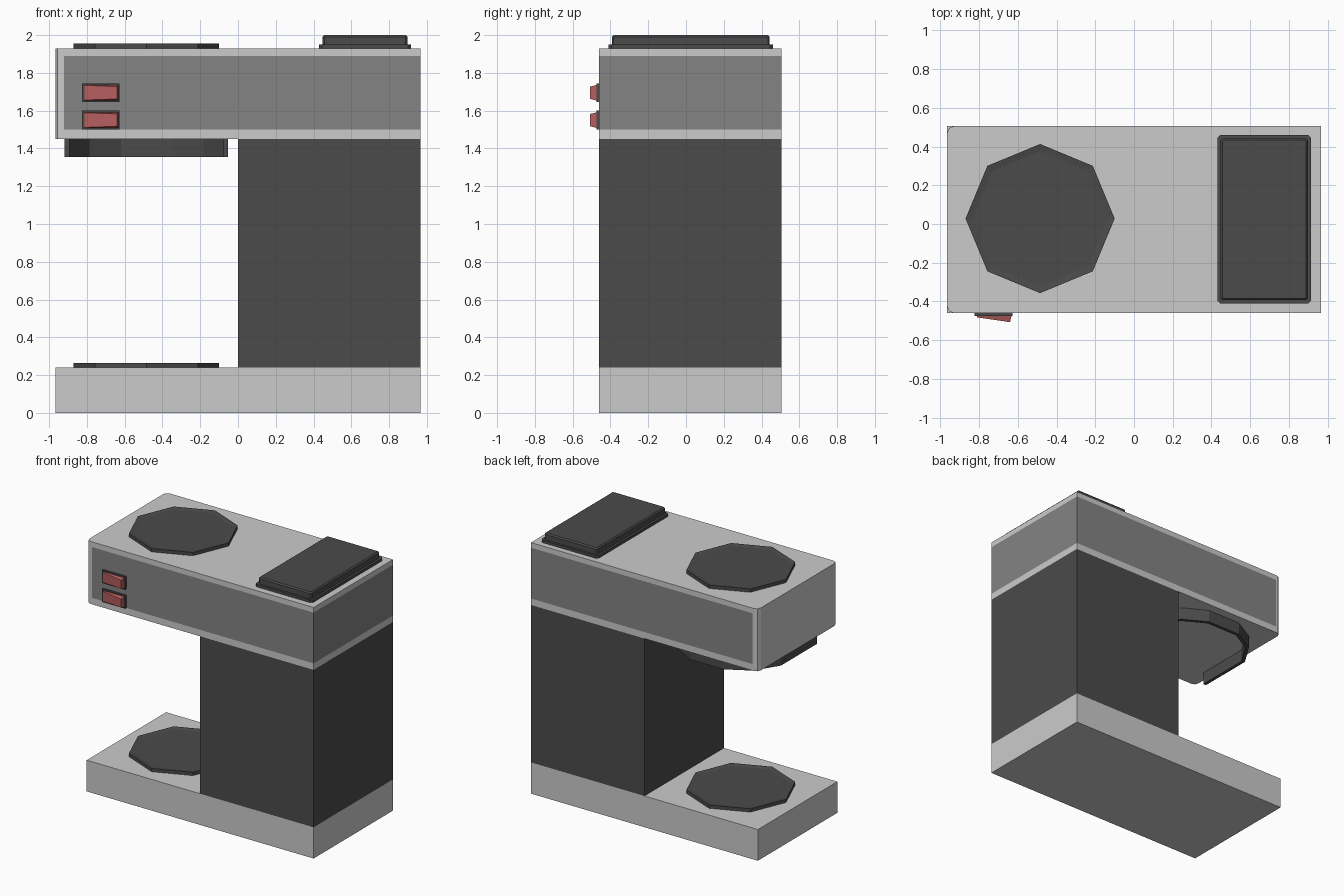
import bpy, bmesh, math
from mathutils import Vector

if "Cube" in bpy.data.objects:
    bpy.data.objects.remove(bpy.data.objects["Cube"])


def material(name, rgb):
    m = bpy.data.materials.new(name)
    m.diffuse_color = (*rgb, 1)
    m.use_nodes = True
    m.node_tree.nodes["Principled BSDF"].inputs["Base Color"].default_value = m.diffuse_color
    return m


DARK = material("dark_plastic", (0.07, 0.07, 0.07))
PANEL = material("panel_grey", (0.23, 0.23, 0.23))
RED = material("switch_red", (0.47, 0.11, 0.11))


def finish(bm, name, *mats):
    bmesh.ops.recalc_face_normals(bm, faces=bm.faces)
    me = bpy.data.meshes.new(name)
    bm.to_mesh(me)
    bm.free()
    for m in mats:
        me.materials.append(m)
    ob = bpy.data.objects.new(name, me)
    bpy.context.collection.objects.link(ob)
    return ob


def prism(points, z0, z1):
    """Extrude an xy outline from z0 to z1; returns the bmesh and its top face."""
    bm = bmesh.new()
    base = bm.faces.new([bm.verts.new((x, y, z0)) for x, y in points])
    ext = bmesh.ops.extrude_face_region(bm, geom=[base])["geom"]
    bmesh.ops.translate(bm, vec=(0, 0, z1 - z0),
                        verts=[g for g in ext if isinstance(g, bmesh.types.BMVert)])
    top = next(g for g in ext if isinstance(g, bmesh.types.BMFace))
    return bm, top


def rect(x0, x1, y0, y1, cut=0.0):
    """Rectangle outline, optionally with chamfered corners."""
    if not cut:
        return [(x0, y0), (x1, y0), (x1, y1), (x0, y1)]
    return [(x0 + cut, y0), (x1 - cut, y0), (x1, y0 + cut), (x1, y1 - cut),
            (x1 - cut, y1), (x0 + cut, y1), (x0, y1 - cut), (x0, y0 + cut)]


L, R, F, B = -0.965, 0.965, -0.46, 0.505
CX, CY = -0.485, 0.028

# Base and column
finish(prism(rect(L, R, F, B), 0, 0.24)[0], "base")
finish(prism(rect(0, R, F, B), 0.24, 1.45)[0], "column", DARK)

# Head with rounded left corners and a flush wrap-around panel
c, s = 0.035, 0.01
outline = [(R, F), (R, B), (L + c, B), (L + s, B - s), (L, B - c),
           (L, F + c), (L + s, F + s), (L + c, F)]
bm, _ = prism(outline, 1.45, 1.93)
for co, no in (((0, 0, 1.5), (0, 0, 1)), ((0, 0, 1.89), (0, 0, 1)), ((-0.92, 0, 0), (1, 0, 0))):
    bmesh.ops.bisect_plane(bm, geom=bm.verts[:] + bm.edges[:] + bm.faces[:],
                           plane_co=co, plane_no=no)
bm.normal_update()
for f in bm.faces:
    m = f.calc_center_median()
    if abs(f.normal.z) < 0.5 and 1.5 < m.z < 1.89 and m.x > -0.92:
        f.material_index = 1
finish(bm, "head", material("body_grey", (0.8, 0.8, 0.8)), PANEL)

# Octagonal warming plates with a slightly sunken centre
for name, z in (("lower_plate", 0.24), ("upper_plate", 1.93)):
    octagon = [(CX + 0.385 * math.cos(i * math.pi / 4), CY + 0.385 * math.sin(i * math.pi / 4))
               for i in range(8)]
    bm, top = prism(octagon, z, z + 0.025)
    bmesh.ops.inset_region(bm, faces=[top], thickness=0.037)
    bmesh.ops.translate(bm, vec=(0, 0, -0.006), verts=top.verts)
    finish(bm, name, DARK)

# Tank lid: flange and raised cover with a bevelled top
finish(prism(rect(0.43, 0.915, -0.41, 0.46, 0.015), 1.93, 1.95)[0], "lid_flange", DARK)
bm, top = prism(rect(0.447, 0.898, -0.393, 0.443, 0.01), 1.95, 1.99)
bmesh.ops.inset_region(bm, faces=[top], thickness=0.01)
bmesh.ops.translate(bm, vec=(0, 0, 0.01), verts=top.verts)
finish(bm, "lid_cover", DARK)

# Filter holder: U-shaped wall under the head, open at the front
half_out = [(0.433, -0.31), (0.433, 0.13), (0.32, 0.31), (0.14, 0.41)]
half_in = [(0.408, -0.31), (0.408, 0.122), (0.302, 0.29), (0.134, 0.384)]


def mirrored(half):
    return half + [(-x, y) for x, y in reversed(half)]


wall = mirrored(half_out) + mirrored(half_in)[::-1]
finish(prism([(CX + x, CY + y) for x, y in wall], 1.355, 1.45)[0], "filter_holder", DARK)

# Two rocker switches: dark frame and tilted red key
for i, z in enumerate((1.55, 1.695)):
    finish(prism(rect(-0.825, -0.627, -0.475, F), z - 0.05, z + 0.05)[0],
           f"switch_frame_{i + 1}", DARK)
    bm, _ = prism([(-0.812, -0.47), (-0.812, -0.482), (-0.64, -0.507), (-0.632, -0.47)],
                  z - 0.042, z + 0.042)
    for v in bm.verts:
        if v.co.y < -0.475:
            v.co.z = z + (v.co.z - z) * (1 - (-0.47 - v.co.y) * 6)
    finish(bm, f"switch_key_{i + 1}", RED)
